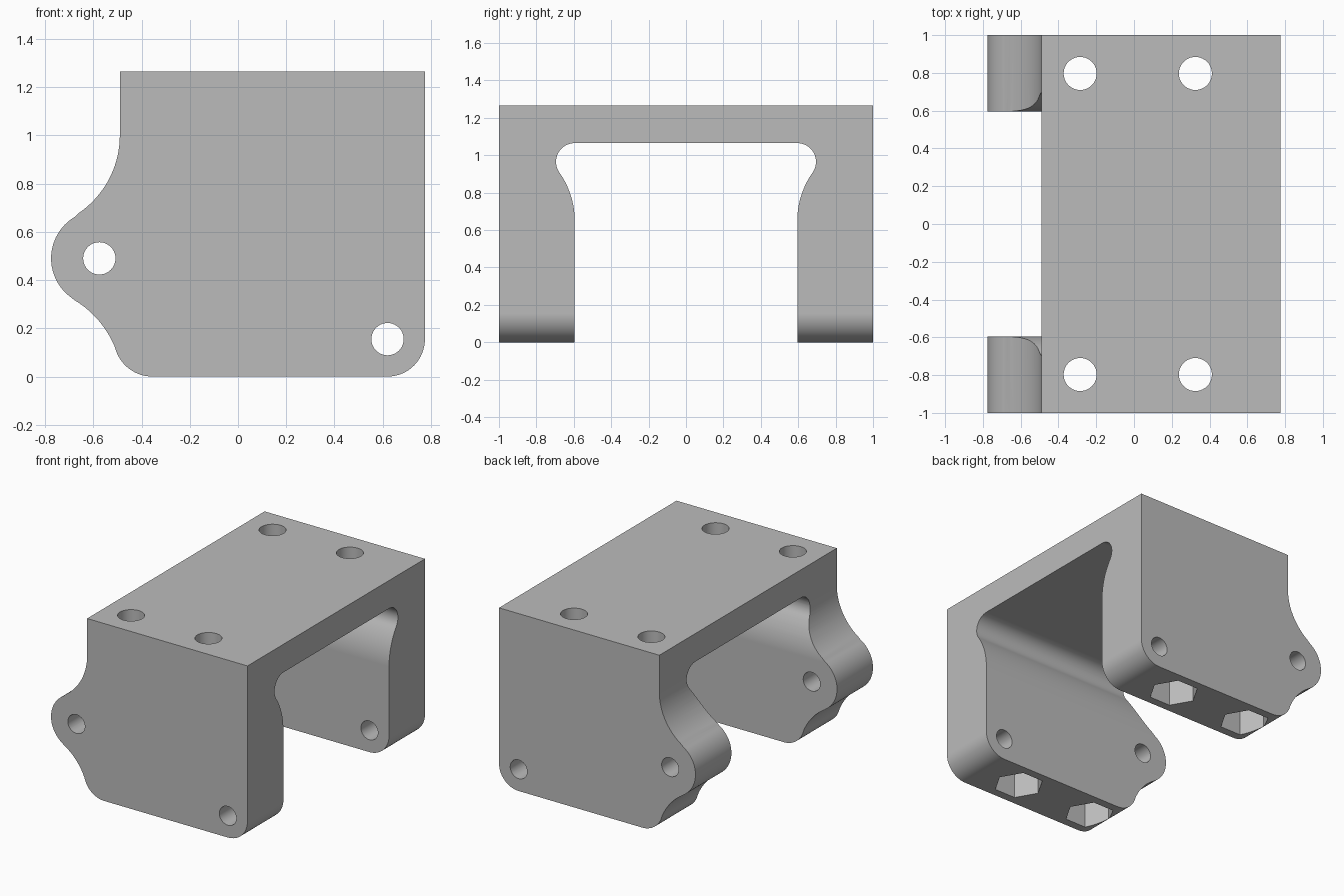
import bpy, bmesh
from math import cos, sin, radians, sqrt, atan2, degrees
from mathutils import Vector

cube = bpy.data.objects.get("Cube")
if cube:
    bpy.data.objects.remove(cube, do_unlink=True)

grey = bpy.data.materials.new("plain_grey")
grey.use_nodes = True
grey.diffuse_color = (0.5, 0.5, 0.5, 1)
grey.node_tree.nodes["Principled BSDF"].inputs["Base Color"].default_value = (0.5, 0.5, 0.5, 1)


def arc(cx, cz, r, start, end, steps=16):
    """Points along an arc, angles in degrees."""
    angles = [radians(start + (end - start) * i / steps) for i in range(steps + 1)]
    return [(cx + r * cos(a), cz + r * sin(a)) for a in angles]


def prism(name, profile, place, low, high):
    """Extrude a profile; place(u, v, w) turns profile and depth into x, y, z."""
    bm = bmesh.new()
    base = bm.faces.new([bm.verts.new(place(u, v, low)) for u, v in profile])
    top = bmesh.ops.extrude_face_region(bm, geom=[base])
    shift = Vector(place(0, 0, high)) - Vector(place(0, 0, low))
    bmesh.ops.translate(bm, vec=shift,
                        verts=[e for e in top["geom"] if isinstance(e, bmesh.types.BMVert)])
    bmesh.ops.recalc_face_normals(bm, faces=bm.faces)
    mesh = bpy.data.meshes.new(name)
    bm.to_mesh(mesh)
    bm.free()
    mesh.materials.append(grey)
    obj = bpy.data.objects.new(name, mesh)
    bpy.context.collection.objects.link(obj)
    return obj


def along_x(u, v, w):
    return (w, u, v)


def along_y(u, v, w):
    return (u, w, v)


def along_z(u, v, w):
    return (u, v, w)


# Side outline with a rounded ear, extruded over the full depth
outline = [(-0.49, 1.265), (0.775, 1.265)]
outline += arc(0.62, 0.155, 0.155, 0, -90)
outline += arc(-0.355, 0.16, 0.16, -90, -160)
outline += arc(-0.888, -0.033, 0.408, 20, 59)[1:]
outline += arc(-0.575, 0.49, 0.2, 239, 121, 24)[1:]
outline += arc(-0.88, 1.0, 0.39, -59, 0)[1:]
bracket = prism("bracket_body", outline, along_y, -1, 1)

# Channel between the legs: undercut top corners flowing into the leg walls
wall, corner_z, corner_r, bend_z = 0.595, 0.965, 0.1, 0.65
rise = corner_z - bend_z
bend_r = (rise ** 2 - corner_r ** 2) / (2 * corner_r)
tilt = degrees(atan2(rise, bend_r))
half = [(wall, -0.1)]
half += arc(wall + bend_r, bend_z, bend_r, 180, 180 - tilt)
half += arc(wall, corner_z, corner_r, -tilt, 90)[1:]
channel = half + [(-y, z) for y, z in reversed(half)]
cutters = [prism("channel_cutter", channel, along_x, -1, 1)]

# Cross holes through both legs
for x, z in ((-0.575, 0.49), (0.62, 0.155)):
    cutters.append(prism("cross_hole_cutter", arc(x, z, 0.067, 0, 360, 40)[:-1],
                         along_y, -1.1, 1.1))

# Vertical bolt holes with hexagonal nut pockets underneath
for x in (-0.285, 0.325):
    for y in (-0.797, 0.797):
        cutters.append(prism("bolt_hole_cutter", arc(x, y, 0.0875, 0, 360, 40)[:-1],
                             along_z, -0.1, 1.4))
        cutters.append(prism("nut_pocket_cutter", arc(x, y, 0.165, 0, 360, 6)[:-1],
                             along_z, -0.1, 0.25))

# Cut everything out and bake the result
for cutter in cutters:
    mod = bracket.modifiers.new(cutter.name, "BOOLEAN")
    mod.operation = "DIFFERENCE"
    mod.solver = "EXACT"
    mod.object = cutter
graph = bpy.context.evaluated_depsgraph_get()
result = bpy.data.meshes.new_from_object(bracket.evaluated_get(graph))
bracket.modifiers.clear()
bracket.data = result
result.materials.clear()
result.materials.append(grey)
for polygon in result.polygons:
    polygon.material_index = 0
for cutter in cutters:
    bpy.data.objects.remove(cutter, do_unlink=True)

# Smooth curved walls, crisp edges
bpy.ops.object.select_all(action="DESELECT")
bracket.select_set(True)
bpy.context.view_layer.objects.active = bracket
bpy.ops.object.shade_smooth_by_angle(angle=radians(30))
weighted = bracket.modifiers.new("even_shading", "WEIGHTED_NORMAL")
weighted.keep_sharp = True
